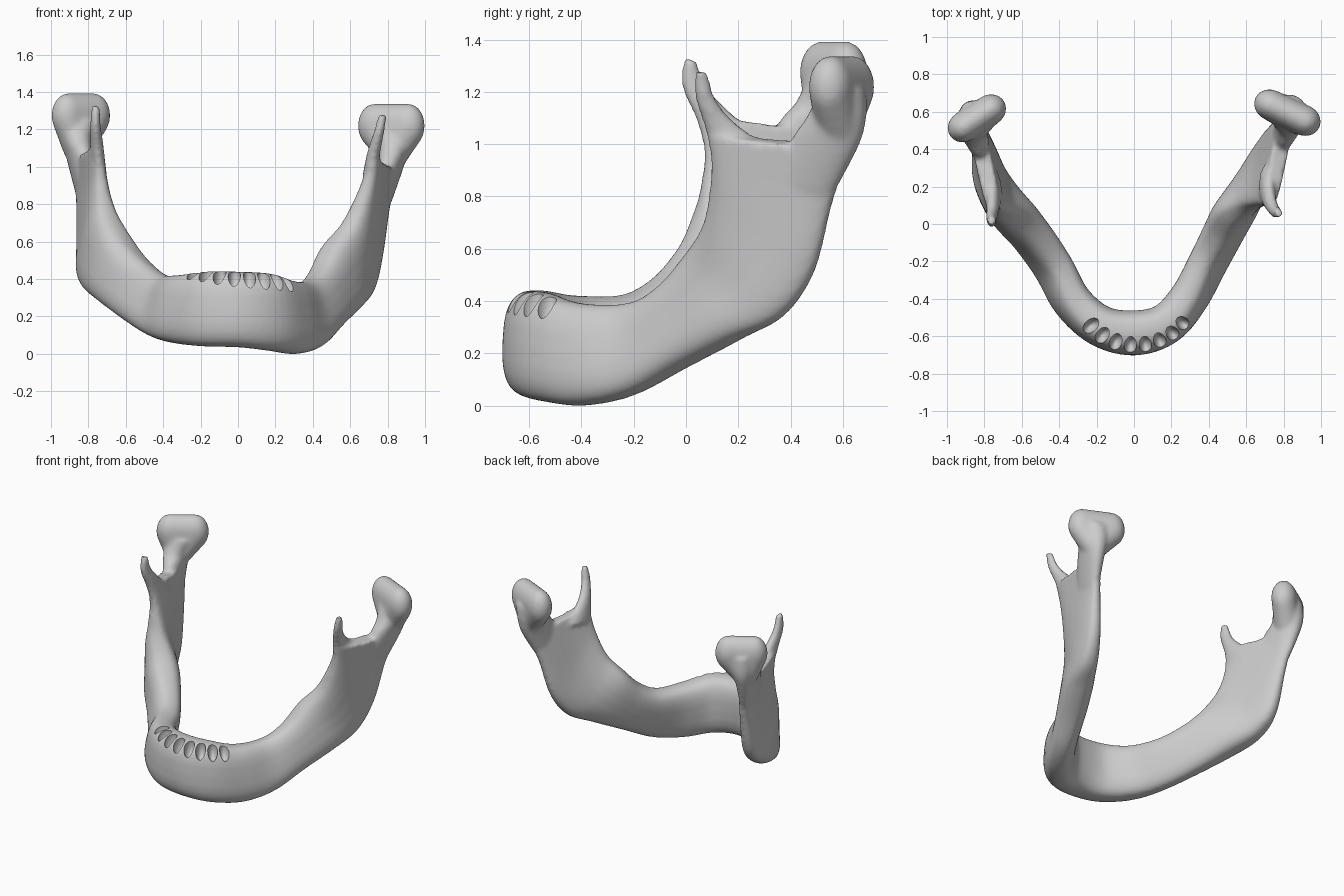
import bpy, bmesh, math
from mathutils import Vector, Matrix

cube = bpy.data.objects.get("Cube")
if cube:
    bpy.data.objects.remove(cube, do_unlink=True)

bone = bpy.data.materials.new("bone_grey")
bone.use_nodes = True
bone.diffuse_color = (0.6, 0.6, 0.6, 1)
bone.node_tree.nodes["Principled BSDF"].inputs["Base Color"].default_value = (0.6, 0.6, 0.6, 1)
bone.node_tree.nodes["Principled BSDF"].inputs["Roughness"].default_value = 0.7


def make_object(name, bm):
    bmesh.ops.recalc_face_normals(bm, faces=bm.faces)
    mesh = bpy.data.meshes.new(name)
    bm.to_mesh(mesh)
    bm.free()
    mesh.materials.append(bone)
    obj = bpy.data.objects.new(name, mesh)
    bpy.context.collection.objects.link(obj)
    return obj


def spline(rows, steps):
    """Smooth rows of numbers with a Catmull-Rom curve."""
    out = []
    for i in range(len(rows) - 1):
        a, b, c, d = (rows[min(max(i + k, 0), len(rows) - 1)] for k in (-1, 0, 1, 2))
        for s in range(steps):
            t = s / steps
            out.append([0.5 * (2 * q + (r - p) * t + (2 * p - 5 * q + 4 * r - u) * t * t
                               + (3 * q - p - 3 * r + u) * t ** 3)
                        for p, q, r, u in zip(a, b, c, d)])
    return out + [list(rows[-1])]


def loft(bm, rows, power, steps=6, sides=24):
    """Skin rounded sections between two rails; row = rail, rail, half thickness."""
    rows = spline(rows, steps)
    mids = [(Vector(r[:3]) + Vector(r[3:6])) / 2 for r in rows]
    rings = []
    for i, r in enumerate(rows):
        along = mids[min(i + 1, len(rows) - 1)] - mids[max(i - 1, 0)]
        half = (Vector(r[3:6]) - Vector(r[:3])) / 2
        across = along.cross(half).normalized() * r[6]
        ring = []
        for k in range(sides):
            a = math.tau * k / sides
            c, s = (math.copysign(abs(f) ** (2 / power), f) for f in (math.cos(a), math.sin(a)))
            ring.append(bm.verts.new(mids[i] + half * c + across * s))
        rings.append(ring)
    for lo, hi in zip(rings, rings[1:]):
        for k in range(sides):
            n = (k + 1) % sides
            bm.faces.new((lo[k], lo[n], hi[n], hi[k]))
    bm.faces.new(rings[0])
    bm.faces.new(rings[-1])


def ellipsoid(bm, centre, radii, turn):
    m = Matrix.Translation(centre) @ Matrix.Rotation(turn, 4, 'Z') @ Matrix.Diagonal((*radii, 1))
    return bmesh.ops.create_uvsphere(bm, u_segments=24, v_segments=16, radius=1, matrix=m)["verts"]


def apply_modifiers(obj):
    graph = bpy.context.evaluated_depsgraph_get()
    mesh = bpy.data.meshes.new_from_object(obj.evaluated_get(graph))
    obj.modifiers.clear()
    obj.data = mesh


# Rails from the chin to the top of each ramus: lower/back edge, upper/front edge
chin = (0, -.59, .035, 0, -.575, .44, .12)
left = [
    (.18, -.54, .015, .16, -.53, .43, .11),
    (.32, -.40, 0, .27, -.39, .39, .1),
    (.44, -.22, .04, .35, -.2, .39, .09),
    (.54, -.01, .15, .42, -.08, .46, .1),
    (.635, .19, .25, .485, .02, .585, .105),
    (.69, .37, .34, .59, .075, .70, .09),
    (.735, .49, .51, .66, .095, .84, .07),
    (.78, .56, .77, .70, .095, .95, .055),
    (.83, .63, .98, .72, .08, 1.04, .045),
]
right = [
    (-.19, -.55, .04, -.17, -.54, .44, .11),
    (-.36, -.42, .06, -.3, -.41, .42, .1),
    (-.48, -.25, .1, -.38, -.22, .42, .09),
    (-.6, -.06, .18, -.48, -.09, .49, .1),
    (-.72, .12, .28, -.585, 0, .6, .115),
    (-.8, .32, .37, -.68, .04, .74, .1),
    (-.82, .46, .5, -.715, .06, .85, .075),
    (-.835, .54, .78, -.73, .07, .96, .055),
    (-.86, .6, 1.03, -.745, .05, 1.11, .045),
]
bm = bmesh.new()
loft(bm, right[::-1] + [chin] + left, power=2.8)

# Coronoid blades in front of the notch
loft(bm, [(.72, .34, .97, .70, .1, .92, .045), (.73, .18, 1.09, .72, .075, 1.05, .035),
          (.755, .11, 1.18, .75, .035, 1.18, .028), (.775, .085, 1.27, .775, .035, 1.285, .022)],
     power=2)
loft(bm, [(-.77, .32, .99, -.73, .08, .94, .045), (-.76, .14, 1.15, -.75, .04, 1.09, .035),
          (-.765, .075, 1.23, -.76, -.015, 1.22, .028), (-.76, .04, 1.32, -.76, -.01, 1.33, .022)],
     power=2)

# Necks rising to the joint heads
loft(bm, [(.79, .56, .8, .76, .34, .88, .045), (.835, .66, .99, .8, .41, 1.03, .065),
          (.84, .69, 1.1, .82, .46, 1.1, .08), (.83, .69, 1.2, .82, .51, 1.2, .1)], power=2.2)
loft(bm, [(-.84, .55, .84, -.8, .3, .95, .045), (-.875, .625, 1.04, -.82, .36, 1.09, .065),
          (-.87, .66, 1.15, -.85, .42, 1.16, .08), (-.84, .66, 1.26, -.84, .47, 1.26, .1)], power=2.2)


def joint_head(bm, centre, turn, spread, neck):
    """Oblong knob: two end balls and a neck ball wrapped in one tapering hull."""
    offset = Matrix.Rotation(turn, 3, 'Z') @ Vector((spread, 0, 0))
    head = bmesh.new()
    for sign in (-1, 1):
        ellipsoid(head, Vector(centre) + offset * sign, (.09, .082, .118), turn)
    ellipsoid(head, neck, (.075, .085, .07), turn)
    hull = bmesh.ops.convex_hull(head, input=head.verts)
    spare = set(hull["geom_interior"]) | set(hull["geom_unused"])
    bmesh.ops.delete(head, geom=[g for g in spare if isinstance(g, bmesh.types.BMVert)],
                     context='VERTS')
    mesh = bpy.data.meshes.new("joint_head")
    head.to_mesh(mesh)
    head.free()
    bm.from_mesh(mesh)
    bpy.data.meshes.remove(mesh)


joint_head(bm, (.82, .595, 1.22), math.radians(-25), .1, (.83, .58, 1.06))
joint_head(bm, (-.84, .565, 1.275), math.radians(33), .083, (-.86, .54, 1.1))

jaw = make_object("jaw_bone", bm)
remesh = jaw.modifiers.new("fuse", 'REMESH')
remesh.mode = 'VOXEL'
remesh.voxel_size = 0.013
smooth = jaw.modifiers.new("soften", 'SMOOTH')
smooth.factor = 0.5
smooth.iterations = 8
apply_modifiers(jaw)

# Row of empty tooth sockets breaking through the front rim
bm = bmesh.new()
for i in range(8):
    a = math.radians(-48 + i * 14)
    pos = (.015 + .33 * math.sin(a), -.33 - .32 * math.cos(a), .42 - .003 * i)
    ellipsoid(bm, pos, (.033, .05, .075), a)
sockets = make_object("socket_cutter", bm)
sockets.hide_render = True
cut = jaw.modifiers.new("sockets", 'BOOLEAN')
cut.operation = 'DIFFERENCE'
cut.solver = 'EXACT'
cut.object = sockets
apply_modifiers(jaw)
bpy.data.objects.remove(sockets, do_unlink=True)

jaw.data.materials.clear()
jaw.data.materials.append(bone)
bpy.ops.object.select_all(action='DESELECT')
jaw.select_set(True)
bpy.context.view_layer.objects.active = jaw
bpy.ops.object.shade_smooth_by_angle(angle=math.radians(40))
